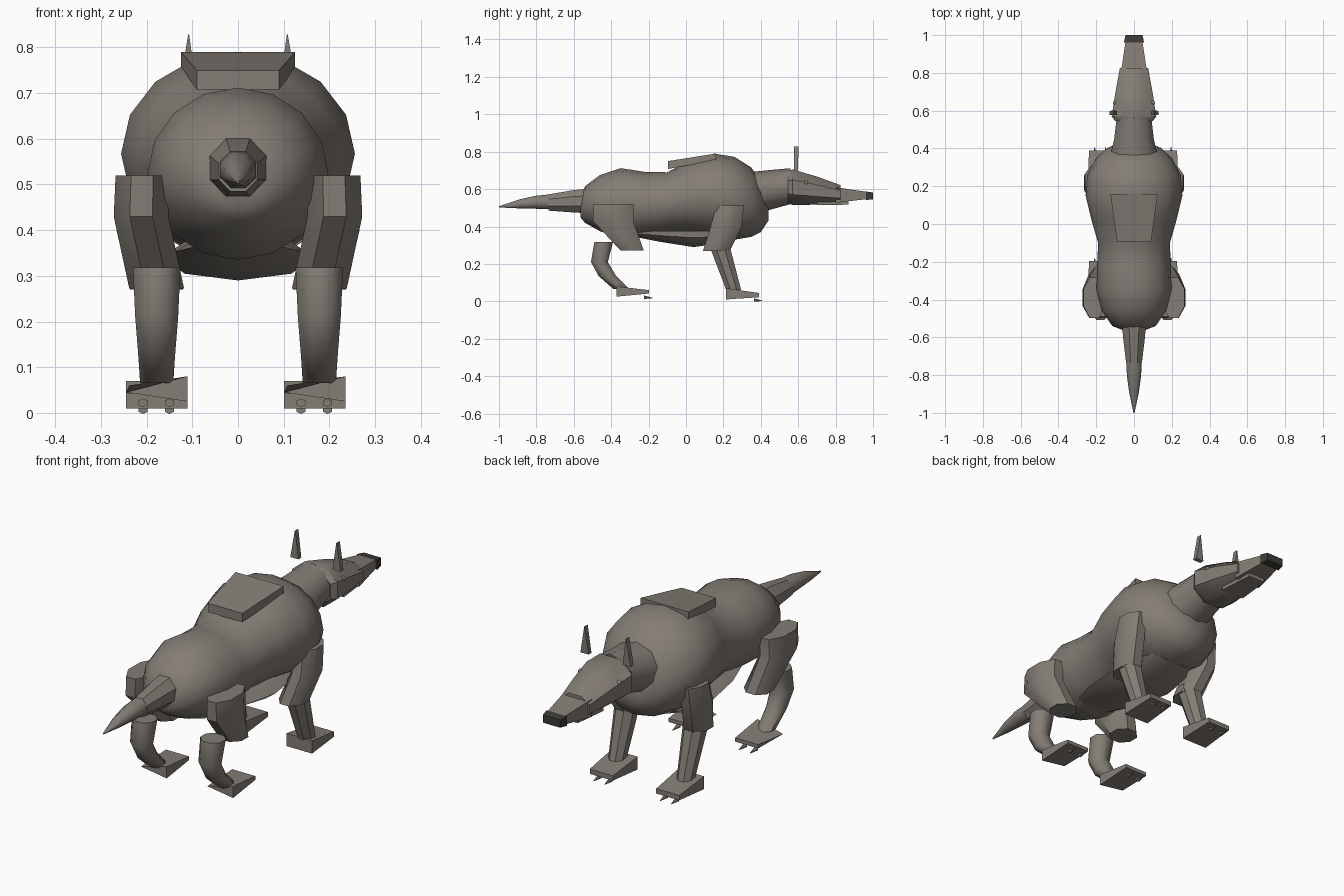
import bpy
import bmesh
from math import sin, cos, pi, radians
from mathutils import Vector

cube = bpy.data.objects.get("Cube")
if cube:
    bpy.data.objects.remove(cube)


def material(name, colour):
    m = bpy.data.materials.new(name)
    m.use_nodes = True
    m.diffuse_color = (*colour, 1)
    m.node_tree.nodes["Principled BSDF"].inputs["Base Color"].default_value = (*colour, 1)
    return m


hide = material("grey_brown_hide", (0.23, 0.205, 0.178))
dark = material("dark_nose", (0.045, 0.043, 0.038))


def finish(name, bm, mat, angle=40):
    bmesh.ops.remove_doubles(bm, verts=bm.verts, dist=0.0005)
    bmesh.ops.recalc_face_normals(bm, faces=bm.faces)
    mesh = bpy.data.meshes.new(name)
    bm.to_mesh(mesh)
    bm.free()
    mesh.materials.append(mat)
    ob = bpy.data.objects.new(name, mesh)
    bpy.context.collection.objects.link(ob)
    bpy.ops.object.select_all(action='DESELECT')
    ob.select_set(True)
    bpy.context.view_layer.objects.active = ob
    bpy.ops.object.shade_smooth_by_angle(angle=radians(angle))
    return ob


def loft(name, rings, sides, mat=hide, upright=False, angle=40, flat=True):
    """Skin rings of (centre x, y, z, half width, half depth).
    Rings face along y, or along z when upright; flat puts sides on the axes."""
    bm = bmesh.new()
    grow = 1 / cos(pi / sides) if flat else 1
    loops = []
    for x, y, z, rx, rd in rings:
        loop = []
        for i in range(sides):
            a = 2 * pi * (i + 0.5 * flat) / sides
            u, v = grow * rx * cos(a), grow * rd * sin(a)
            loop.append(bm.verts.new((x + u, y + v, z) if upright else (x + u, y, z + v)))
        loops.append(loop)
    for a, b in zip(loops, loops[1:]):
        for i in range(sides):
            j = (i + 1) % sides
            bm.faces.new((a[i], a[j], b[j], b[i]))
    bm.faces.new(loops[0])
    bm.faces.new(loops[-1])
    return finish(name, bm, mat, angle)


def axial(stations):
    """Rings centred on x = 0 from (y, bottom, top, half width)."""
    return [(0, y, (lo + hi) / 2, w, (hi - lo) / 2) for y, lo, hi, w in stations]


# Torso and belly
loft("torso", axial([
    (-0.565, 0.45, 0.54, 0.05), (-0.54, 0.42, 0.615, 0.115),
    (-0.46, 0.375, 0.675, 0.17), (-0.35, 0.335, 0.712, 0.198),
    (-0.22, 0.345, 0.692, 0.195), (-0.1, 0.365, 0.69, 0.19),
    (0.02, 0.365, 0.755, 0.225), (0.15, 0.345, 0.79, 0.256),
    (0.26, 0.33, 0.772, 0.248), (0.35, 0.345, 0.715, 0.2),
    (0.4, 0.37, 0.64, 0.145), (0.44, 0.43, 0.51, 0.06)]),
    16, angle=60, flat=False)
loft("belly", axial([
    (-0.3, 0.35, 0.38, 0.09), (-0.15, 0.32, 0.385, 0.14),
    (0.04, 0.29, 0.39, 0.165), (0.18, 0.31, 0.385, 0.15),
    (0.28, 0.335, 0.38, 0.1)]), 8, flat=False, angle=30)
loft("back_plate", axial([
    (-0.095, 0.708, 0.75, 0.09), (0.16, 0.755, 0.79, 0.125)]), 4)

# Neck, head and muzzle
loft("neck", axial([
    (0.34, 0.46, 0.685, 0.13), (0.45, 0.495, 0.697, 0.105),
    (0.56, 0.525, 0.707, 0.092)]), 10)
loft("head", axial([
    (0.545, 0.525, 0.695, 0.1), (0.57, 0.515, 0.705, 0.118),
    (0.7, 0.517, 0.667, 0.098), (0.825, 0.522, 0.622, 0.075)]), 8)
loft("muzzle", axial([(0.8, 0.527, 0.61, 0.07), (0.97, 0.547, 0.585, 0.044)]), 4)
loft("lower_jaw", axial([(0.7, 0.514, 0.535, 0.06), (0.87, 0.517, 0.545, 0.045)]), 4)
loft("nose", axial([(0.962, 0.542, 0.587, 0.053), (1.0, 0.545, 0.582, 0.045)]), 4, dark)

# Tail
loft("tail_base", axial([
    (-0.5, 0.47, 0.605, 0.066), (-0.6, 0.475, 0.595, 0.058),
    (-0.735, 0.485, 0.572, 0.042)]), 8)
loft("tail_tip", axial([
    (-0.725, 0.492, 0.572, 0.04), (-0.8, 0.495, 0.565, 0.038),
    (-0.89, 0.497, 0.545, 0.026), (-1.0, 0.502, 0.508, 0.003)]), 8, angle=50)


def foot(name, x, y, back, front, pinch):
    """Wedge from a tall heel to a thin toe edge; pinch narrows one heel corner."""
    ob = loft(name, [(x, y, sum(back) / 2, 0.067, (back[1] - back[0]) / 2),
                     (x, y + 0.175, sum(front) / 2, 0.06, (front[1] - front[0]) / 2)], 4, angle=25)
    if pinch:
        for v in ob.data.vertices:
            if v.co.x < x and v.co.y < y + 0.01:
                v.co.z = 0.045
    for i, dx in enumerate((-0.03, 0.028)):
        cy, cz = y + 0.148, back[0] - 0.003
        loft(f"{name}_claw_{i + 1}", [(x + dx, cy, cz, 0.01, 0.008),
                                      (x + dx, cy + 0.045, cz - 0.004, 0.001, 0.001)], 6)


for side, s in (("left", 1), ("right", -1)):
    # Front leg
    loft(f"{side}_front_thigh", [
        (s * 0.205, 0.235, 0.512, 0.055, 0.075), (s * 0.21, 0.215, 0.4, 0.056, 0.083),
        (s * 0.178, 0.163, 0.27, 0.058, 0.072)], 8, upright=True)
    loft(f"{side}_front_shin", [
        (s * 0.178, 0.175, 0.31, 0.052, 0.055),
        (s * 0.178, 0.255, 0.06, 0.036, 0.04)], 8, upright=True)
    foot(f"{side}_front_foot", s * 0.173 - 0.005, 0.215, (0.01, 0.07), (0.022, 0.045), False)

    # Hind leg
    loft(f"{side}_hind_thigh", [
        (s * 0.21, -0.39, 0.52, 0.058, 0.108), (s * 0.212, -0.39, 0.43, 0.06, 0.108),
        (s * 0.178, -0.288, 0.272, 0.06, 0.062)], 8, upright=True)
    loft(f"{side}_hind_shin", [
        (s * 0.178, -0.44, 0.318, 0.052, 0.05), (s * 0.178, -0.463, 0.21, 0.047, 0.045),
        (s * 0.178, -0.42, 0.135, 0.041, 0.047),
        (s * 0.178, -0.345, 0.065, 0.036, 0.042)], 8, upright=True, angle=50)
    foot(f"{side}_hind_foot", s * 0.173 - 0.005, -0.372, (0.025, 0.08), (0.042, 0.06), True)

    # Ear: a thin blade narrowing upwards
    loft(f"{side}_ear", [(s * 0.11, 0.587, 0.7, 0.021, 0.011),
                         (s * 0.108, 0.59, 0.828, 0.001, 0.012)], 4, upright=True)

    # Eye
    bm = bmesh.new()
    bmesh.ops.create_uvsphere(bm, u_segments=8, v_segments=6, radius=0.012)
    bmesh.ops.translate(bm, verts=bm.verts, vec=Vector((s * 0.1, 0.642, 0.635)))
    finish(f"{side}_eye", bm, hide, 60)
